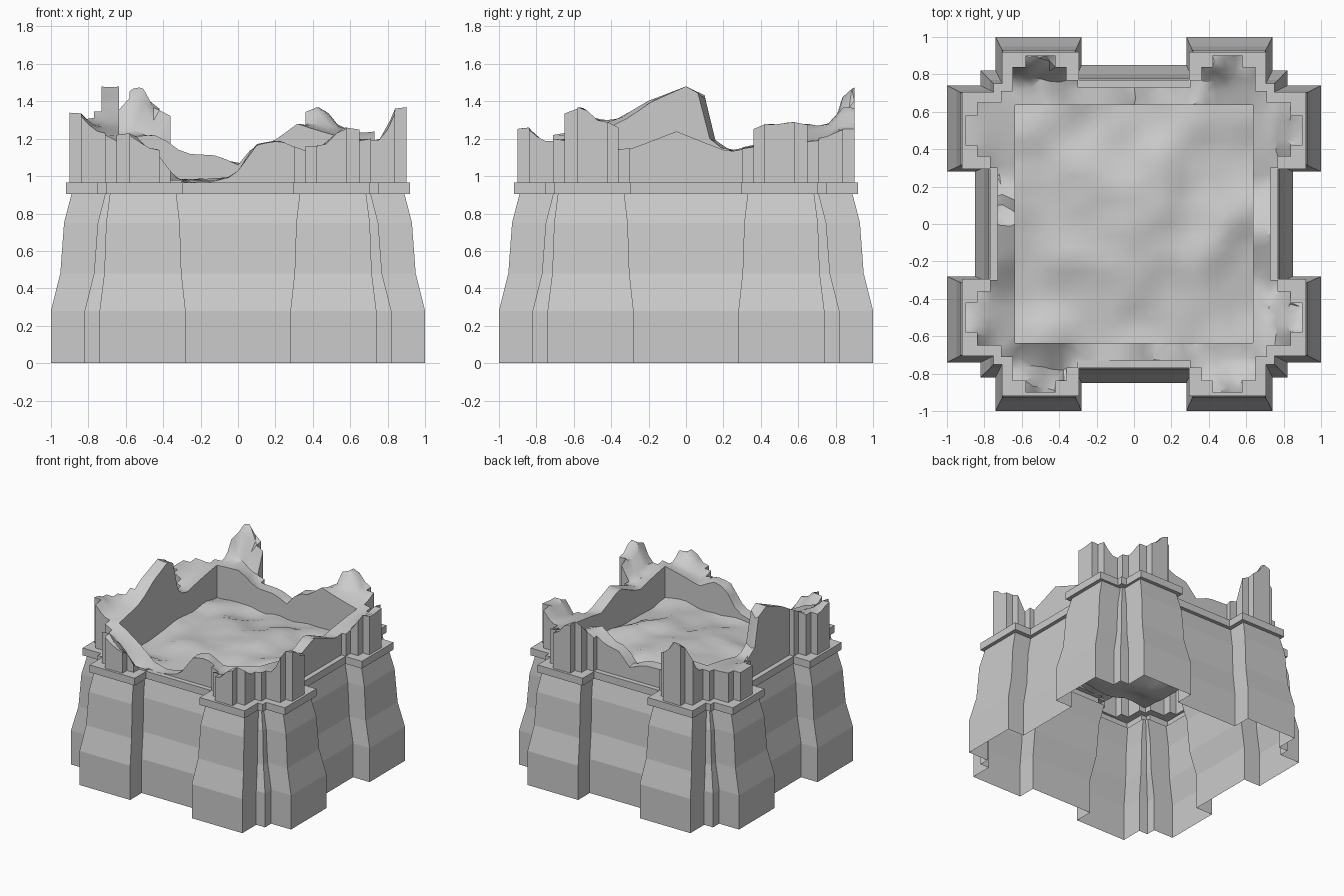
import bpy, bmesh, math
from mathutils import Vector, noise
from mathutils.geometry import delaunay_2d_cdt

if "Cube" in bpy.data.objects:
    bpy.data.objects.remove(bpy.data.objects["Cube"])


def ring(half_corner):
    """Mirror half a corner over the diagonal, then turn it to all four corners."""
    m = [(y, x) for x, y in reversed(half_corner) if x != y]
    quad, loop = half_corner + m, []
    for _ in range(4):
        loop += quad
        quad = [(-y, x) for x, y in quad]
    return loop


def plan(outer, b_in, b_out, corner, wall):
    return ring([(wall, b_in), (outer, b_in), (outer, b_out), (corner, b_out), (corner, corner)])


def subdivide(loop, step):
    out = []
    for (ax, ay), (bx, by) in zip(loop, loop[1:] + loop[:1]):
        n = max(1, round(math.hypot(bx - ax, by - ay) / step))
        out += [(ax + (bx - ax) * i / n, ay + (by - ay) * i / n) for i in range(n)]
    return out


def inside(p, loop):
    hit = False
    for (ax, ay), (bx, by) in zip(loop, loop[1:] + loop[:1]):
        if (ay > p[1]) != (by > p[1]) and p[0] < (bx - ax) * (p[1] - ay) / (by - ay) + ax:
            hit = not hit
    return hit


def add_band(bm, lo, hi):
    """Quads between two closed loops of 3D points."""
    a = [bm.verts.new(p) for p in lo]
    b = [bm.verts.new(p) for p in hi]
    n = len(a)
    for i in range(n):
        j = (i + 1) % n
        bm.faces.new((a[i], a[j], b[j], b[i]))


def add_annulus(bm, outer, inner, height, extra=()):
    """Triangulated surface between two plan loops."""
    pts = [Vector(p) for p in outer + inner + list(extra)]
    n, m = len(outer), len(inner)
    edges = [(i, (i + 1) % n) for i in range(n)] + [(n + i, n + (i + 1) % m) for i in range(m)]
    vs, _, fs, *_ = delaunay_2d_cdt(pts, edges, [], 0, 1e-5)
    bv = [bm.verts.new((v.x, v.y, height(v.x, v.y))) for v in vs]
    for f in fs:
        c = sum((vs[i] for i in f), Vector((0, 0))) / len(f)
        if inside(c, outer) and not inside(c, inner):
            bm.faces.new([bv[i] for i in f])


def finish(name, bm, angle=None):
    bmesh.ops.remove_doubles(bm, verts=bm.verts, dist=1e-4)
    loose = [v for v in bm.verts if not v.link_faces]
    bmesh.ops.delete(bm, geom=loose, context='VERTS')
    bmesh.ops.recalc_face_normals(bm, faces=bm.faces)
    me = bpy.data.meshes.new(name)
    bm.to_mesh(me)
    bm.free()
    ob = bpy.data.objects.new(name, me)
    bpy.context.collection.objects.link(ob)
    if angle:
        bpy.ops.object.select_all(action='DESELECT')
        ob.select_set(True)
        bpy.context.view_layer.objects.active = ob
        bpy.ops.object.shade_smooth_by_angle(angle=math.radians(angle))
    return ob


# Broken wall heights sampled around the rim: x, y, z
RIM = [
    (-.58, -.85, 1.23), (-.46, -.87, 1.15), (-.38, -.78, .98), (-.2, -.7, .955),
    (-.02, -.7, 1.0), (.1, -.7, 1.17), (.22, -.7, 1.19), (.36, -.7, 1.12),
    (.42, -.88, 1.16), (.58, -.85, 1.26), (-.64, -.64, 1.22), (.68, -.68, 1.2),
    (.88, -.58, 1.37), (.85, -.43, 1.29), (.72, -.34, 1.13), (.7, -.05, 1.24),
    (.7, .22, 1.13), (.72, .34, 1.15), (.87, .42, 1.28), (.87, .58, 1.29), (.68, .68, 1.19),
    (.6, .86, 1.25), (.42, .86, 1.37), (.35, .7, 1.28), (.22, .7, 1.19), (.1, .7, 1.17),
    (0, .7, 1.06), (-.12, .7, 1.11), (-.32, .7, 1.12), (-.42, .88, 1.36),
    (-.53, .88, 1.48), (-.5, .74, 1.22), (-.68, .68, 1.21),
    (-.87, .56, 1.2), (-.87, .42, 1.2), (-.7, .24, 1.13), (-.7, .14, 1.2), (-.7, .1, 1.43),
    (-.7, 0, 1.48), (-.7, -.2, 1.40), (-.7, -.4, 1.28), (-.88, -.42, 1.30), (-.88, -.58, 1.34),
]
WALL = sorted((math.atan2(y, x), z) for x, y, z in RIM if max(abs(x), abs(y)) < .8)


def wall_z(x, y):
    """Straight broken lines along the curtain walls."""
    a = math.atan2(y, x)
    pts = ([(WALL[-1][0] - math.tau, WALL[-1][1])] + WALL
           + [(WALL[0][0] + math.tau, WALL[0][1])])
    for (a0, z0), (a1, z1) in zip(pts, pts[1:]):
        if a0 <= a <= a1:
            return z0 + (z1 - z0) * (a - a0) / (a1 - a0)


def rim_z(x, y):
    """Curtain line, blended into scattered heights out on the towers."""
    w = [1 / (math.hypot(x - a, y - b) + .015) ** 3 for a, b, _ in RIM]
    tower = sum(k * p[2] for k, p in zip(w, RIM)) / sum(w)
    t = min(1, max(0, (max(abs(x), abs(y)) - .73) / .11))
    return wall_z(x, y) * (1 - t) + tower * t


def floor_z(x, y):
    mound = .05 * max(0, 1 - (x * x + y * y) / .35)
    return (.94 + mound + .05 * noise.noise((x * 3, y * 3, 4.2))
            + .025 * noise.noise((x * 7, y * 7, 1.7)))


upper = ring([(.73, .30), (.77, .30), (.77, .36), (.84, .36), (.84, .42), (.9, .42), (.9, .58),
              (.84, .58), (.84, .65), (.71, .65), (.71, .71)])
upper = subdivide(upper, .05)
ledge = plan(.92, .295, .705, .75, .77)
N, R = 20, .635
court = subdivide([(R, -R), (R, R), (-R, R), (-R, -R)], 2 * R / N)


def at(loop, z):
    return [(x, y, z) for x, y in loop]


# Battered lower walls with buttresses, open underneath
bm = bmesh.new()
layers = [(plan(1 - d, .28 + .45 * d, .74 - .5 * d, .82 - d, .85 - d), z)
          for d, z in ((0, 0), (0, .28), (.05, .48), (.07, .75), (.11, .905))]
for (lo, z0), (hi, z1) in zip(layers, layers[1:]):
    add_band(bm, at(lo, z0), at(hi, z1))
finish("lower_walls", bm)

# Projecting string course
bm = bmesh.new()
add_band(bm, at(layers[-1][0], .905), at(ledge, .905))
add_band(bm, at(ledge, .905), at(ledge, .965))
add_annulus(bm, ledge, upper, lambda x, y: .965)
finish("ledge", bm)

# Ruined upper walls: outer face, broken top, inner face
bm = bmesh.new()
add_band(bm, at(upper, .965), [(x, y, rim_z(x, y)) for x, y in upper])
grid = [(i * .055 + .012 * math.sin(7 * j), j * .055 + .012 * math.cos(5 * i))
        for i in range(-16, 17) for j in range(-16, 17)]
extra = [p for p in grid if inside(p, upper) and max(abs(p[0]), abs(p[1])) > R + .02]
add_annulus(bm, upper, court, rim_z, extra)
add_band(bm, [(x, y, floor_z(x, y)) for x, y in court], [(x, y, rim_z(x, y)) for x, y in court])
finish("ruined_walls", bm, 35)

# Rubble floor
bm = bmesh.new()
bmesh.ops.create_grid(bm, x_segments=N, y_segments=N, size=R)
for v in bm.verts:
    v.co.z = floor_z(v.co.x, v.co.y)
finish("rubble_floor", bm, 30)
